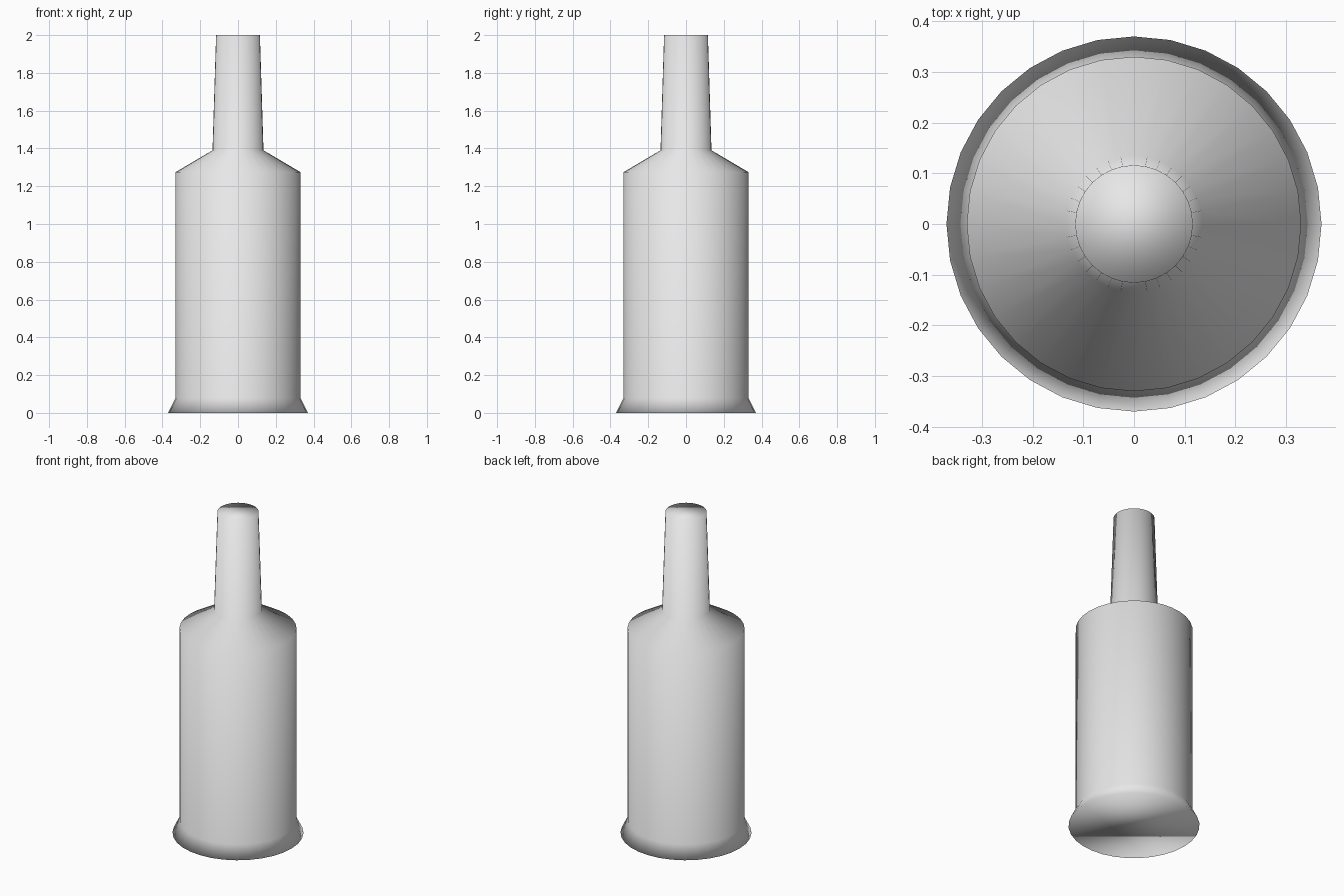
import bpy, bmesh, math

cube = bpy.data.objects.get("Cube")
if cube:
    bpy.data.objects.remove(cube, do_unlink=True)

SIDES = 32
# (radius, height) from the flared foot up to the mouth
PROFILE = [(0.37, 0.0), (0.33, 0.08), (0.33, 1.275), (0.135, 1.39), (0.116, 2.0)]

# Plain grey surface
grey = bpy.data.materials.new("plain_grey")
grey.use_nodes = True
colour = (0.8, 0.8, 0.8, 1.0)
grey.diffuse_color = colour
grey.node_tree.nodes["Principled BSDF"].inputs["Base Color"].default_value = colour

# Rings of the lathe
bm = bmesh.new()
rings = []
for radius, height in PROFILE:
    angles = [2 * math.pi * i / SIDES for i in range(SIDES)]
    rings.append([bm.verts.new((radius * math.cos(a), radius * math.sin(a), height))
                  for a in angles])

# Walls: foot, body, shoulder and neck
for low, high in zip(rings, rings[1:]):
    for i in range(SIDES):
        j = (i + 1) % SIDES
        bm.faces.new((low[i], low[j], high[j], high[i]))

# Flat base and closed mouth
bm.faces.new(rings[0][::-1])
bm.faces.new(rings[-1])

# Soft shading runs over every edge, caps included
for face in bm.faces:
    face.smooth = True

mesh = bpy.data.meshes.new("bottle")
bm.to_mesh(mesh)
bm.free()
mesh.materials.append(grey)
bottle = bpy.data.objects.new("bottle", mesh)
bpy.context.collection.objects.link(bottle)
